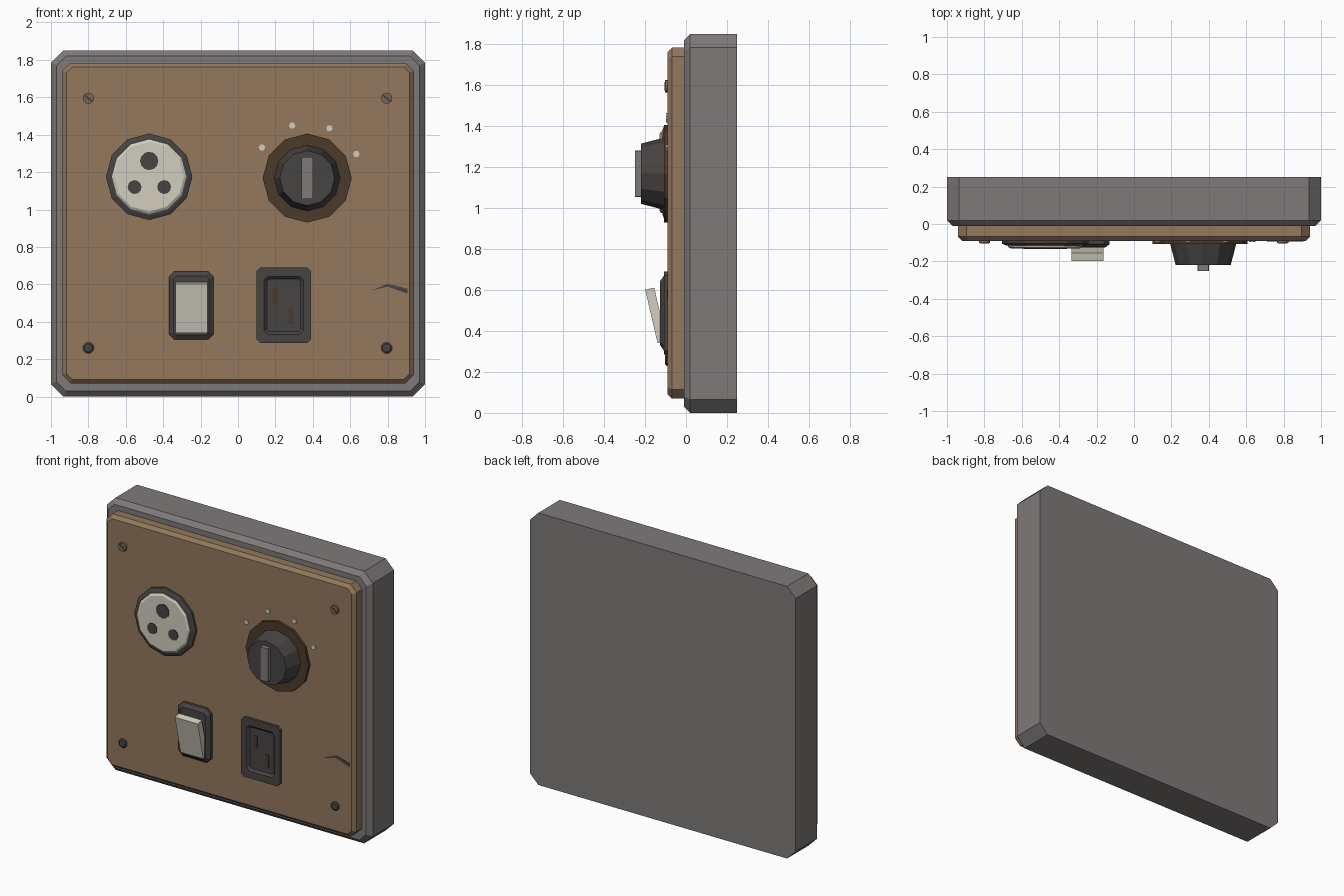
import bpy
import bmesh
from math import cos, sin, pi, radians
from mathutils import Matrix

old = bpy.data.objects.get("Cube")
if old:
    bpy.data.objects.remove(old, do_unlink=True)


def material(name, hex_code):
    # sRGB hex to linear colour
    rgb = [int(hex_code[i:i + 2], 16) / 255 for i in (0, 2, 4)]
    col = [c / 12.92 if c <= 0.04045 else ((c + 0.055) / 1.055) ** 2.4 for c in rgb] + [1]
    m = bpy.data.materials.new(name)
    m.use_nodes = True
    m.diffuse_color = col
    m.node_tree.nodes["Principled BSDF"].inputs["Base Color"].default_value = col
    return m


GREY = material("grey metal", "7E7A79")
BROWN = material("tan panel", "93785D")
CHARCOAL = material("charcoal plastic", "474343")
DARK_BROWN = material("dark brown", "4B3A2A")
CREAM = material("cream plastic", "D2CEBF")
SCREW = material("dull brass", "7C6652")


def rect(cx, cz, w, h, c):
    """Rectangle outline in x, z with cut corners."""
    a, b = w / 2, h / 2
    pts = []
    for sx, sz in ((1, 1), (-1, 1), (-1, -1), (1, -1)):
        pair = [(cx + sx * a, cz + sz * (b - c)), (cx + sx * (a - c), cz + sz * b)]
        pts += pair if sx * sz > 0 else pair[::-1]
    return pts


def disc(cx, cz, r, n=12):
    return [(cx + r * cos(2 * pi * i / n), cz + r * sin(2 * pi * i / n)) for i in range(n)]


def loft(name, mat, *layers):
    """Join (y, outline) layers from back to front and cap both ends."""
    bm = bmesh.new()
    rings = [[bm.verts.new((x, y, z)) for x, z in pts] for y, pts in layers]
    for r, s in zip(rings, rings[1:]):
        for i in range(len(r)):
            j = (i + 1) % len(r)
            bm.faces.new((r[i], r[j], s[j], s[i]))
    bm.faces.new(rings[0])
    bm.faces.new(rings[-1])
    bmesh.ops.recalc_face_normals(bm, faces=bm.faces)
    me = bpy.data.meshes.new(name)
    bm.to_mesh(me)
    bm.free()
    me.materials.append(mat)
    ob = bpy.data.objects.new(name, me)
    bpy.context.collection.objects.link(ob)
    return ob


def slab(name, mat, back, front, pts):
    return loft(name, mat, (back, pts), (front, pts))


def box(name, mat, size, place, rot):
    bm = bmesh.new()
    bmesh.ops.create_cube(bm, size=1, matrix=Matrix.Translation(place) @ rot
                          @ Matrix.Diagonal((*size, 1)))
    me = bpy.data.meshes.new(name)
    bm.to_mesh(me)
    bm.free()
    me.materials.append(mat)
    bpy.context.collection.objects.link(bpy.data.objects.new(name, me))


# Housing and front panel
housing = rect(0, 0.925, 2, 1.85, 0.065)
loft("housing", GREY, (0.25, housing), (0.02, housing),
     (-0.01, rect(0, 0.925, 1.94, 1.79, 0.05)))
panel = rect(0, 0.927, 1.88, 1.715, 0.045)
loft("front_panel", BROWN, (0, panel), (-0.068, panel),
     (-0.09, rect(0, 0.927, 1.836, 1.671, 0.032)))

# Corner screws: slotted above, dark below
for side, x in (("right", -0.8), ("left", 0.795)):
    slab("upper_screw_" + side, SCREW, -0.085, -0.102, disc(x, 1.595, 0.03))
    box("screw_slot_" + side, CHARCOAL, (0.054, 0.004, 0.01), (x, -0.102, 1.595),
        Matrix.Rotation(radians(40), 4, "Y"))
    loft("lower_screw_" + side, CHARCOAL, (-0.085, disc(x, 0.26, 0.03)),
         (-0.096, disc(x, 0.26, 0.03)), (-0.102, disc(x, 0.26, 0.022)))

# Round socket with three holes
sx, sz = -0.475, 1.175
loft("socket_ring", CHARCOAL, (-0.085, disc(sx, sz, 0.231)), (-0.105, disc(sx, sz, 0.231)),
     (-0.115, disc(sx, sz, 0.208)))
loft("socket_face", CREAM, (-0.1, disc(sx, sz, 0.199)), (-0.122, disc(sx, sz, 0.199)),
     (-0.13, disc(sx, sz, 0.186)))
for i, (x, z, r) in enumerate(((0, 0.085, 0.049), (-0.078, -0.055, 0.037), (0.08, -0.055, 0.037))):
    slab("socket_hole_%d" % (i + 1), CHARCOAL, -0.125, -0.134, disc(sx + x, sz + z, r))

# Rotary knob with pointer and position marks
kx, kz = 0.37, 1.168
slab("knob_base", DARK_BROWN, -0.085, -0.108, disc(kx, kz, 0.238))
loft("knob", CHARCOAL, (-0.1, disc(kx, kz, 0.178)), (-0.22, disc(kx, kz, 0.147)))
slab("knob_pointer", GREY, -0.21, -0.25, rect(kx, kz, 0.06, 0.226, 0.002))
for i in range(4):
    a = radians(26 + 40 * i)
    slab("position_mark_%d" % (i + 1), CREAM, -0.085, -0.097,
         disc(kx + 0.292 * cos(a), kz + 0.292 * sin(a), 0.018, 6))

# Rocker switch
bezel = rect(-0.25, 0.487, 0.24, 0.365, 0.03)
loft("switch_bezel", CHARCOAL, (-0.085, bezel), (-0.108, bezel),
     (-0.126, rect(-0.25, 0.487, 0.19, 0.315, 0.015)))
box("switch_rocker", CREAM, (0.172, 0.045, 0.268), (-0.249, -0.147, 0.476),
    Matrix.Rotation(radians(13), 4, "X"))

# Power inlet with recessed floor and two slots
ix, iz = 0.245, 0.488
inlet = rect(ix, iz, 0.29, 0.405, 0.02)
loft("power_inlet", CHARCOAL, (-0.085, inlet), (-0.108, inlet),
     (-0.108, rect(ix, iz, 0.21, 0.31, 0.02)), (-0.093, rect(ix, iz, 0.18, 0.28, 0.012)))
for i, (x, z) in enumerate(((0.198, 0.537), (0.284, 0.43))):
    slab("inlet_slot_%d" % (i + 1), DARK_BROWN, -0.09, -0.097, rect(x, z, 0.026, 0.082, 0.001))

# Crack in the panel
slab("crack", CHARCOAL, -0.088, -0.093,
     [(0.71, 0.565), (0.8, 0.603), (0.907, 0.576), (0.907, 0.55), (0.8, 0.588)])
